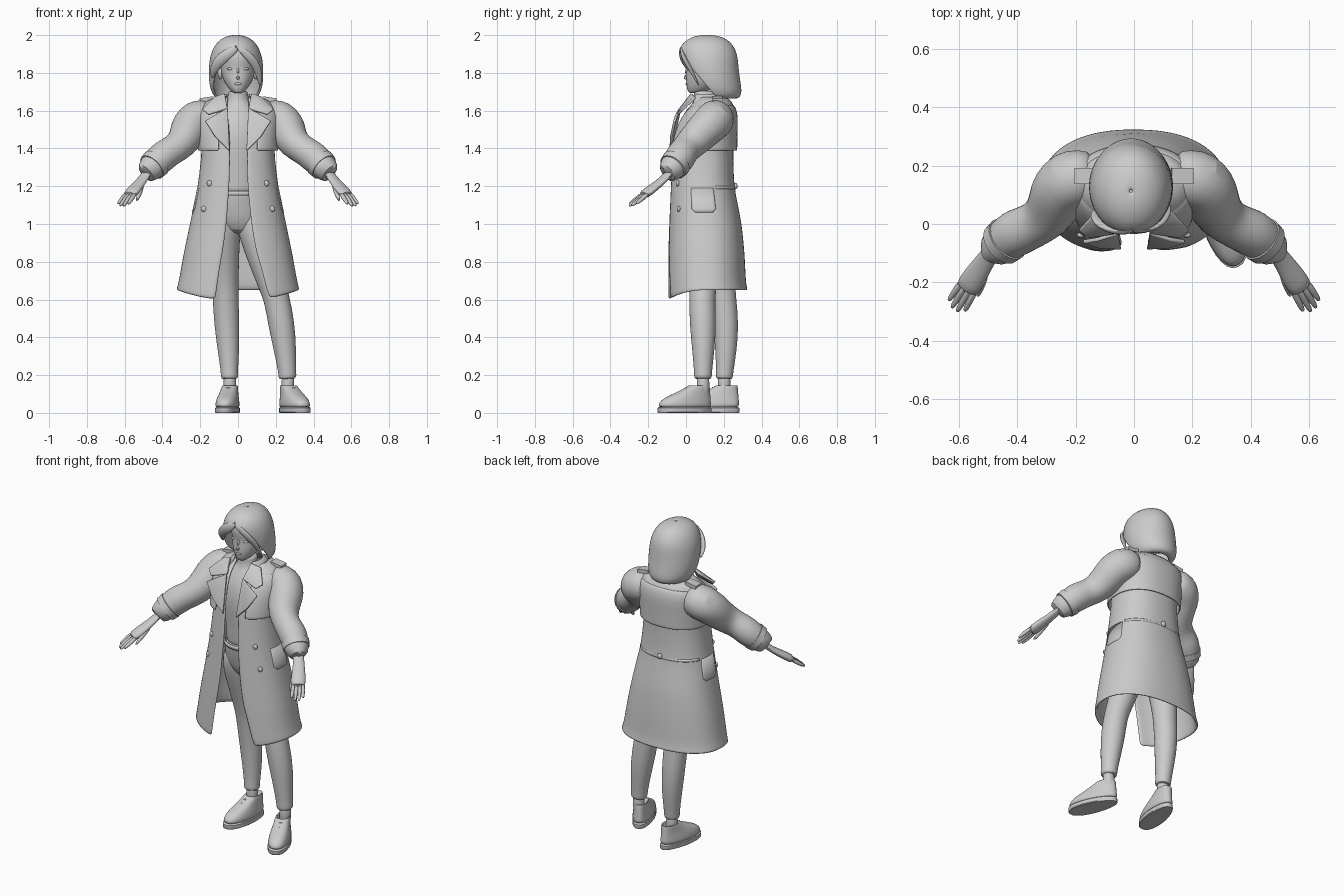
import bpy, bmesh, math
from mathutils import Vector
PI = math.pi


def finish(ob, solid=0, sub=0, mirror=False, bevel=0, angle=40):
    ob.data.shade_smooth()
    ob.data.set_sharp_from_angle(angle=math.radians(angle))
    if solid:
        m = ob.modifiers.new("thickness", 'SOLIDIFY')
        m.thickness, m.offset = solid, 0
    if bevel:
        m = ob.modifiers.new("bevel", 'BEVEL')
        m.width, m.segments = bevel, 2
    if sub:
        m = ob.modifiers.new("subdivision", 'SUBSURF')
        m.levels = m.render_levels = sub
    if mirror:
        ob.modifiers.new("mirror", 'MIRROR').use_mirror_merge = False
    return ob


def loft(name, rings, closed=True, caps=True, **kw):
    bm = bmesh.new()
    vs = [[bm.verts.new(p) for p in r] for r in rings]
    n = len(rings[0])
    for a, b in zip(vs, vs[1:]):
        for i in range(n if closed else n - 1):
            j = (i + 1) % n
            bm.faces.new((a[i], a[j], b[j], b[i]))
    if caps and closed:
        bm.faces.new(vs[0])
        bm.faces.new(vs[-1])
    bmesh.ops.remove_doubles(bm, verts=bm.verts, dist=0.0003)
    bmesh.ops.recalc_face_normals(bm, faces=bm.faces)
    me = bpy.data.meshes.new(name)
    bm.to_mesh(me)
    bm.free()
    ob = bpy.data.objects.new(name, me)
    bpy.context.collection.objects.link(ob)
    return finish(ob, **kw)


def ring(z, a, yf, yb, cx=0, t0=0, t1=2 * PI, n=24, p=2, drop=0, closed=True):
    # horizontal superellipse; angle 0 is the front, turning towards +x
    def sp(v):
        return math.copysign(abs(v) ** (2 / p), v)
    out = []
    for i in range(n):
        t = t0 + (t1 - t0) * i / (n if closed else n - 1)
        out.append(Vector((cx + a * sp(math.sin(t)), (yf + yb) / 2 - (yb - yf) / 2 * sp(math.cos(t)),
                           z - drop * max(0, math.cos(t)) ** 2)))
    return out


def tube(name, pts, ref=(0, 0, 1), flat=1, n=14, **kw):
    # tube through (x, y, z, radius); flat squeezes it along its upward axis
    ps = [Vector(p[:3]) for p in pts]
    rings = []
    for i, p in enumerate(ps):
        d = (ps[min(i + 1, len(ps) - 1)] - ps[max(i - 1, 0)]).normalized()
        s = d.cross(Vector(ref)).normalized()
        u = s.cross(d)
        rings.append([p + pts[i][3] * (s * math.cos(2 * PI * k / n) + u * flat * math.sin(2 * PI * k / n))
                      for k in range(n)])
    kw.setdefault("sub", 1)
    return loft(name, rings, **kw)


def plate(name, pts, thick=0.014):
    me = bpy.data.meshes.new(name)
    me.from_pydata(pts, [], [list(range(len(pts)))])
    ob = bpy.data.objects.new(name, me)
    bpy.context.collection.objects.link(ob)
    return finish(ob, solid=thick, bevel=0.004, mirror=True)


def ball(name, loc, scale):
    bpy.ops.mesh.primitive_uv_sphere_add(segments=16, ring_count=8, location=loc)
    ob = bpy.context.object
    ob.name, ob.scale = name, scale
    return finish(ob, angle=80)


# Coat profile: z, half width, front y, back y, left edge x, right edge x
COAT = [(.65, .322, -.1, .322, .12, .17), (.67, .312, -.1, .312, .115, .155), (.85, .28, -.095, .303, .08, .095),
        (1.0, .248, -.088, .288, .06, .07), (1.2, .206, -.078, .248, .045, .05), (1.4, .183, -.066, .242, .04, .045),
        (1.5, .195, -.052, .25, .045, .05), (1.6, .2, .0, .258, .055, .055), (1.645, .175, .045, .24, .055, .055),
        (1.672, .1, .06, .2, .05, .05)]
P = 2.3


def coat_at(z):
    for a, b in zip(COAT, COAT[1:]):
        if z <= b[0]:
            f = max(0, (z - a[0]) / (b[0] - a[0]))
            return [u + (v - u) * f for u, v in zip(a, b)]
    return list(COAT[-1])


def coat_ring(z, grow=0, t=None, edge=None, n=40, drop=0):
    _, a, yf, yb, xl, xr = coat_at(z)
    a, yf, yb = a + grow, yf - grow, yb + grow
    if t is None:
        l, r = edge or (xl, xr)
        t = (math.asin((r / a) ** (P / 2)), 2 * PI - math.asin((l / a) ** (P / 2)))
    return ring(z, a, yf, yb, 0, t[0], t[1], n, P, drop, closed=False)


def coat_front(x, z):
    _, a, yf, yb, _, _ = coat_at(z)
    return (yf + yb) / 2 - (yb - yf) / 2 * (1 - abs(x / a) ** P) ** (1 / P)


zs = [.65, .67, .76, .85, .93, 1.0, 1.1, 1.2, 1.3, 1.4, 1.5, 1.56, 1.6, 1.645, 1.672]
loft("coat_body", [coat_ring(z, drop=.055 if z == .65 else .045 if z == .67 else 0) for z in zs],
     closed=False, solid=.014, sub=1)
loft("storm_flap", [coat_ring(z, g, edge=(.1, .1)) for z, g in
                    [(1.388, .024), (1.4, .025), (1.46, .02), (1.53, .017), (1.59, .012), (1.63, .004)]],
     closed=False, solid=.01, sub=1)
loft("back_strap", [coat_ring(z, .005, t=(PI * .62, PI * 1.38), n=24) for z in (1.185, 1.2)],
     closed=False, solid=.008)
for s, nm in ((1, "right"), (-1, "left")):
    mid = PI / 2 * s
    loft(nm + "_pocket", [coat_ring(z, .004, t=(mid - w, mid + w), n=12) for z, w in
                          [(1.06, .2), (1.08, .3), (1.19, .3)]], closed=False, solid=.008)
    for x, z in ((.15, 1.215), (.18, 1.08)):
        ball(nm + "_button", (x * s, coat_front(x, z) - .008, z), (.016, .01, .016))
ball("back_button", (0, .262, 1.2), (.017, .011, .017))

# Collar, lapels and shoulder straps
loft("collar_stand", [ring(z, a, yf, yb, 0, .75, 2 * PI - .75, 24, closed=False) for z, a, yf, yb in
                      [(1.625, .125, .0, .235), (1.66, .105, .02, .21), (1.69, .08, .03, .185)]],
     closed=False, solid=.014, sub=1)
plate("lapel", [(.045, -.082, 1.385), (.12, -.08, 1.46), (.175, -.06, 1.545), (.125, -.052, 1.575), (.055, -.03, 1.615)])
plate("collar_leaf", [(.055, -.03, 1.61), (.155, -.045, 1.58), (.188, -.02, 1.605), (.125, .05, 1.67), (.07, .03, 1.69)])
for s in (1, -1):
    bpy.ops.mesh.primitive_cube_add(size=1, location=(.165 * s, .165, 1.66), rotation=(0, .15 * s, 0))
    e = bpy.context.object
    e.name, e.scale = "shoulder_strap", (.075, .055, .022)
    finish(e, bevel=.006)

# Sleeves bending at the elbow, with cuff bands
tube("sleeve", [(.13, .16, 1.565, .085), (.18, .16, 1.562, .1), (.225, .15, 1.55, .108), (.255, .12, 1.52, .102),
                (.27, .075, 1.475, .095), (.295, .03, 1.43, .087), (.335, .0, 1.398, .078), (.375, -.018, 1.375, .08),
                (.41, -.033, 1.347, .083), (.435, -.052, 1.322, .076), (.458, -.072, 1.3, .072),
                (.493, -.102, 1.262, .055), (.49, -.1, 1.266, .04)], n=18, mirror=True)
tube("cuff_band", [(.432, -.05, 1.325, .065), (.433, -.051, 1.324, .081), (.456, -.07, 1.301, .077),
                   (.457, -.071, 1.3, .062)], n=24, mirror=True, sub=0)
plate("cuff_tab", [(.44, .01, 1.362), (.465, -.012, 1.385), (.51, -.05, 1.345), (.485, -.03, 1.325)], .02)

# Hands: palm, fanned fingers and thumb
tube("palm", [(.47, -.075, 1.285, .034), (.505, -.118, 1.237, .032), (.53, -.155, 1.206, .039),
              (.562, -.205, 1.168, .044), (.578, -.228, 1.15, .04)], flat=.55, mirror=True)
for i, length in enumerate((.1, .118, .115, .095)):
    k = i - 1.5
    a = Vector((.568, -.212, 1.162)) + Vector((.876, .482, 0)) * k * .018
    d = Vector((.42 + k * .03, -.72 + k * .03, -.58)).normalized()
    q = [a, a + d * length * .5, a + d * length * .92, a + d * length]
    tube("finger", [(*v, r) for v, r in zip(q, (.014, .0125, .01, .004))], n=8, mirror=True)
tube("thumb", [(.51, -.14, 1.215, .015), (.513, -.185, 1.185, .015), (.53, -.23, 1.14, .012), (.537, -.25, 1.122, .005)],
     n=8, mirror=True)

# Torso and trousers
loft("shirt", [ring(*r) for r in [(1.15, .118, -.02, .19), (1.18, .12, -.02, .19), (1.3, .12, -.025, .19),
                                  (1.45, .155, -.042, .2), (1.55, .15, -.02, .21), (1.62, .09, .02, .18),
                                  (1.65, .058, .042, .158), (1.7, .052, .04, .155), (1.705, .046, .045, .15)]], sub=1)
loft("trouser_hips", [ring(*r) for r in [(.945, .05, .07, .17, .02), (.965, .11, .025, .21, .015), (1.02, .14, .0, .225, .01),
                                         (1.08, .145, -.013, .222), (1.14, .132, -.025, .21), (1.175, .125, -.028, .2),
                                         (1.18, .11, -.01, .18)]], sub=1)
loft("belt", [ring(z, a, -.032, .205) for z, a in ((1.15, .133), (1.175, .129))], solid=.006, caps=False)
LEGS = {"right": [(.065, .1, 1.12, .07), (.075, .098, 1.04, .095), (.1, .095, .95, .098), (.143, .092, .8, .086),
                  (.18, .09, .68, .075), (.207, .085, .6, .069), (.23, .09, .47, .072), (.25, .092, .33, .06),
                  (.26, .09, .22, .048), (.262, .09, .195, .049), (.264, .09, .182, .044), (.264, .09, .18, .034)],
        "left": [(-.06, .1, 1.12, .07), (-.075, .11, 1.04, .095), (-.08, .13, .95, .094), (-.075, .165, .8, .081),
                 (-.068, .19, .68, .073), (-.065, .198, .6, .069), (-.06, .213, .47, .068), (-.05, .212, .33, .058),
                 (-.046, .205, .22, .046), (-.045, .203, .195, .047), (-.044, .202, .182, .043), (-.044, .202, .18, .034)]}
FEET = {"right": (.296, -.003, .4), "left": (-.053, .138, -.16)}
for side, pts in LEGS.items():
    tube(side + "_trouser_leg", pts, ref=(0, 1, 0), n=16)
    x, y, z, r = pts[-1]
    tube(side + "_ankle", [(x, y, .22, .034), (x, y, .15, .034), (x, y + .004, .09, .036)], ref=(0, 1, 0))

    # Shoe: stacked footprints, narrower at the heel
    def print_ring(z, w, yf, yb):
        return [Vector((v.x * (1 - 1.4 * max(0, v.y)), v.y, v.z)) for v in ring(z, w, yf, yb, 0, p=2.4)]
    rows = {"sole": [(0, .058, -.154, .145), (.004, .062, -.157, .148), (.026, .062, -.157, .147), (.03, .058, -.15, .14)],
            "shoe": [(.022, .06, -.154, .146), (.045, .061, -.153, .146), (.068, .058, -.138, .144),
                     (.09, .053, -.095, .142), (.112, .049, -.04, .14), (.132, .047, .0, .138),
                     (.146, .045, .022, .136), (.148, .038, .03, .13), (.11, .03, .05, .12)]}
    parts = [loft(side + "_" + part, [print_ring(*q) for q in rs], sub=part == "shoe") for part, rs in rows.items()]
    parts += [tube(side + "_lace", [(-.036, -.03 + .026 * k, .093 + .016 * k, .005), (0, -.062 + .028 * k, .103 + .016 * k, .006),
                                    (.036, -.03 + .026 * k, .093 + .016 * k, .005)], n=8) for k in range(3)]
    for ob in parts:
        ob.location, ob.rotation_euler = (*FEET[side][:2], 0), (0, 0, FEET[side][2])

# Head with simple facial features
loft("head", [ring(*r, p=2.1) for r in [(1.692, .016, .026, .06), (1.697, .03, .012, .1), (1.72, .054, .003, .15),
                                        (1.76, .078, -.001, .2), (1.8, .09, .002, .225), (1.83, .093, .004, .23),
                                        (1.87, .096, -.008, .235), (1.92, .09, .0, .23), (1.96, .06, .04, .19)]], sub=1)
tube("nose", [(0, .01, 1.835, .006), (0, -.001, 1.8, .009), (0, -.008, 1.778, .012), (0, .004, 1.766, .009)], n=10)
ball("lips", (0, .005, 1.742), (.02, .007, .007))
for s in (1, -1):
    ball("eye", (.038 * s, .018, 1.822), (.019, .009, .008))
    ball("ear", (.094 * s, .11, 1.8), (.014, .025, .035))

# Bobbed hair: z, half width, front, back, left and right opening angles
HAIR = [(1.994, .003, .11, .116, 0, 0), (1.993, .025, .075, .145, 0, 0), (1.984, .06, .035, .192, 0, 0),
        (1.958, .098, -.012, .235, 0, 0),
        (1.915, .121, -.034, .258, .02, .02), (1.885, .131, -.034, .266, .3, .42), (1.85, .137, -.032, .27, .62, .75),
        (1.79, .14, -.02, .275, .95, 1.1), (1.73, .134, -.005, .285, 1.15, 1.35), (1.69, .12, .02, .289, 1.35, 1.5),
        (1.668, .1, .05, .275, 1.5, 1.65), (1.672, .08, .07, .245, 1.6, 1.7)]
loft("hair", [ring(z, a, yf, yb, -.01, r, 2 * PI - l, 33, closed=False) for z, a, yf, yb, l, r in HAIR],
     closed=False, solid=.014, sub=1, angle=80)
tube("left_fringe", [(.0, -.022, 1.935, .014), (-.05, -.028, 1.905, .03), (-.1, -.01, 1.865, .032),
                     (-.132, .02, 1.815, .024), (-.137, .05, 1.77, .006)], ref=(0, 1, 0), flat=.5)
tube("right_fringe", [(.0, -.022, 1.935, .012), (.045, -.022, 1.9, .022), (.085, .0, 1.86, .024),
                      (.112, .035, 1.8, .02), (.118, .07, 1.73, .007)], ref=(0, 1, 0), flat=.5)
